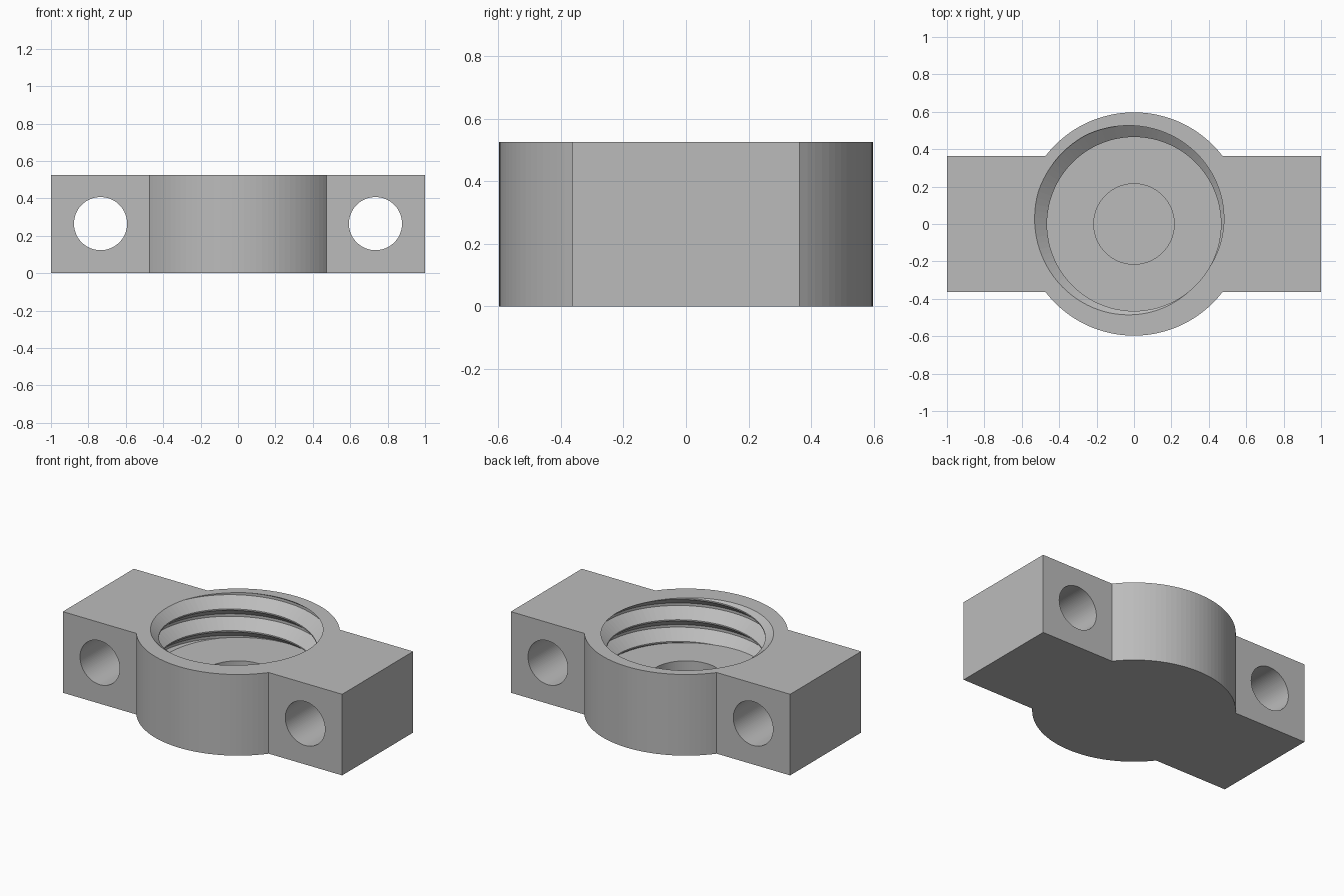
import bpy, bmesh
from math import pi, sin, cos, asin, radians
from mathutils import Matrix

if "Cube" in bpy.data.objects:
    bpy.data.objects.remove(bpy.data.objects["Cube"], do_unlink=True)

HEIGHT = 0.525
RING_R, HALF_W = 0.597, 0.363
FLOOR_Z, RECESS_Z, RECESS_R = 0.235, 0.10, 0.215
MINOR, MAJOR, PITCH = 0.465, 0.54, 0.14
SEGS = 96

grey = bpy.data.materials.new("light grey")
grey.use_nodes = True
colour = (0.5, 0.5, 0.5, 1)
grey.diffuse_color = colour
grey.node_tree.nodes["Principled BSDF"].inputs["Base Color"].default_value = colour


def make_object(name, bm):
    bmesh.ops.recalc_face_normals(bm, faces=bm.faces)
    mesh = bpy.data.meshes.new(name)
    bm.to_mesh(mesh)
    bm.free()
    mesh.materials.append(grey)
    obj = bpy.data.objects.new(name, mesh)
    bpy.context.collection.objects.link(obj)
    return obj


def cylinder(name, radius, depth, matrix):
    bm = bmesh.new()
    bmesh.ops.create_cone(bm, cap_ends=True, segments=SEGS, radius1=radius,
                          radius2=radius, depth=depth, matrix=matrix)
    return make_object(name, bm)


def clamp_body():
    # Round hub with two square lugs, as one extruded outline
    a = asin(HALF_W / RING_R)
    steps = 34
    arc = [(RING_R * cos(a + (pi - 2 * a) * i / steps),
            RING_R * sin(a + (pi - 2 * a) * i / steps)) for i in range(steps + 1)]
    half = [(1, HALF_W)] + arc + [(-1, HALF_W)]
    outline = half + [(-x, -y) for x, y in half]
    bm = bmesh.new()
    face = bm.faces.new([bm.verts.new((x, y, 0)) for x, y in outline])
    top = bmesh.ops.extrude_face_region(bm, geom=[face])["geom"]
    bmesh.ops.translate(bm, vec=(0, 0, HEIGHT),
                        verts=[v for v in top if isinstance(v, bmesh.types.BMVert)])
    return make_object("threaded_bracket", bm)


def thread_cutter():
    # Helical sheet: each row of the profile climbs one pitch per turn
    profile = [(0.0, MAJOR), (0.06, MAJOR), (0.47, MINOR), (0.53, MINOR), (0.94, MAJOR)]
    start = HEIGHT - PITCH * radians(140) / (2 * pi)
    bm = bmesh.new()
    rows = []
    for turn in range(-5, 4):
        for u, r in profile:
            row = []
            for i in range(SEGS + 1):
                t = 2 * pi * i / SEGS
                z = start + PITCH * (turn + u + i / SEGS)
                row.append(bm.verts.new((r * cos(t), r * sin(t), z)))
            rows.append(row)
    for low, high in zip(rows, rows[1:]):
        for i in range(SEGS):
            bm.faces.new((low[i], low[i + 1], high[i + 1], high[i]))
    bmesh.ops.remove_doubles(bm, verts=bm.verts, dist=0.0001)
    # Trim square at the floor and above the mouth, then cap
    for z, side in ((FLOOR_Z, -1), (HEIGHT + 0.03, 1)):
        bmesh.ops.bisect_plane(bm, geom=bm.verts[:] + bm.edges[:] + bm.faces[:],
                               plane_co=(0, 0, z), plane_no=(0, 0, side), clear_outer=True)
    bmesh.ops.holes_fill(bm, edges=[e for e in bm.edges if e.is_boundary], sides=0)
    return make_object("thread_cutter", bm)


body = clamp_body()
cutters = [thread_cutter()]

# Blind recess in the bore floor
cutters.append(cylinder("recess_cutter", RECESS_R, 0.3,
                        Matrix.Translation((0, 0, RECESS_Z + 0.15))))

# Bolt holes through the lugs, front to back
for x in (-0.735, 0.735):
    cutters.append(cylinder("bolt_hole_cutter", 0.142, 1,
                            Matrix.Translation((x, 0, 0.265)) @ Matrix.Rotation(pi / 2, 4, 'X')))

bpy.context.view_layer.objects.active = body
for cutter in cutters:
    cutter.hide_render = True
    mod = body.modifiers.new("cut", 'BOOLEAN')
    mod.operation = 'DIFFERENCE'
    mod.solver = 'EXACT'
    mod.object = cutter
    bpy.ops.object.modifier_apply(modifier=mod.name)
    bpy.data.objects.remove(cutter, do_unlink=True)
